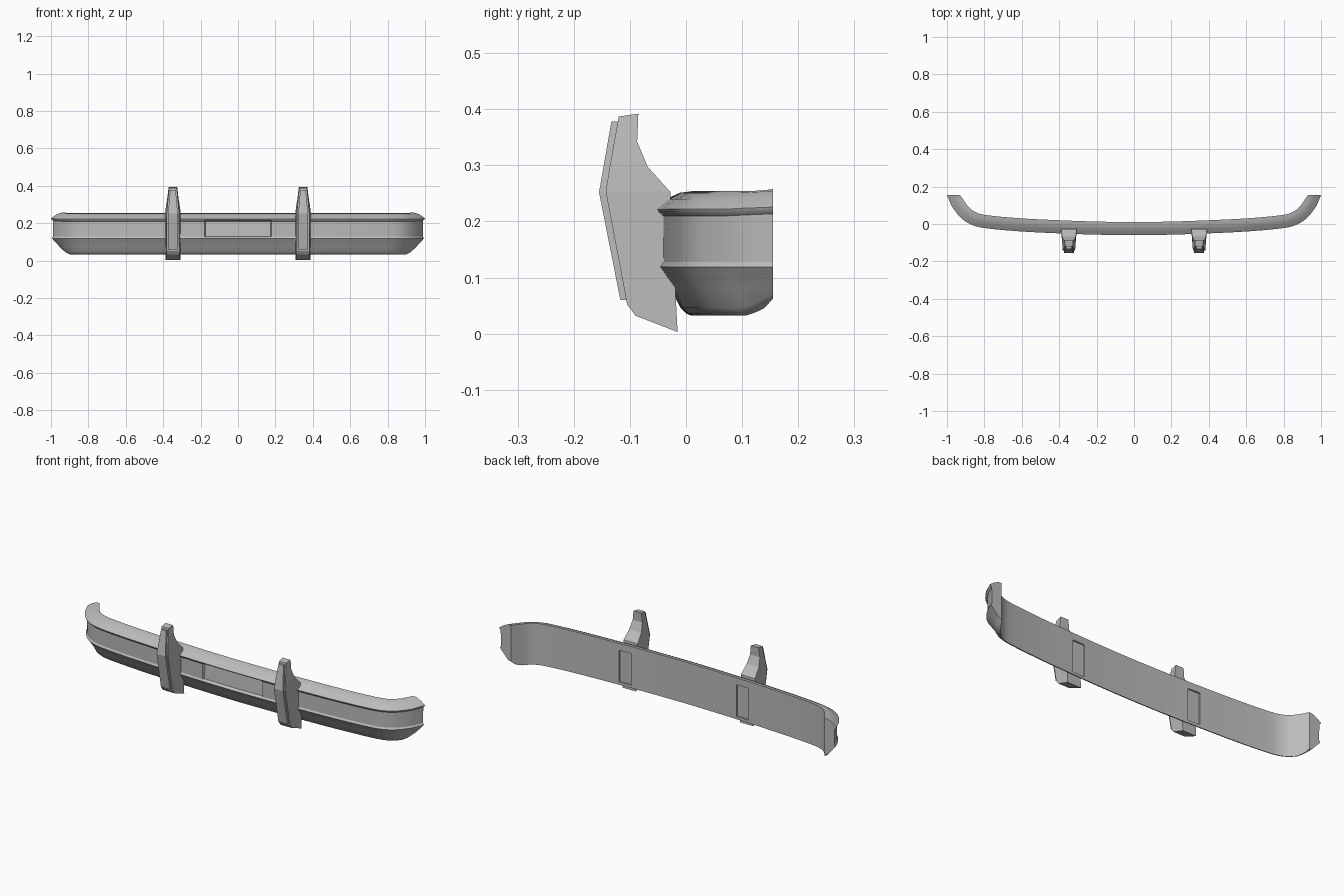
import bpy, bmesh, math
from mathutils import Vector

cube = bpy.data.objects.get("Cube")
if cube:
    bpy.data.objects.remove(cube, do_unlink=True)

grey = bpy.data.materials.new("plain grey")
grey.use_nodes = True
colour = (0.5, 0.5, 0.5, 1)
grey.diffuse_color = colour
grey.node_tree.nodes["Principled BSDF"].inputs["Base Color"].default_value = colour


def loft(name, sections, smooth=False):
    """Skin a row of matching closed sections and cap both ends."""
    bm = bmesh.new()
    rings = [[bm.verts.new(p) for p in s] for s in sections]
    n = len(rings[0])
    for a, b in zip(rings, rings[1:]):
        for i in range(n):
            j = (i + 1) % n
            bm.faces.new((a[i], a[j], b[j], b[i]))
    bm.faces.new(rings[0])
    bm.faces.new(rings[-1])
    bmesh.ops.recalc_face_normals(bm, faces=bm.faces)
    mesh = bpy.data.meshes.new(name)
    bm.to_mesh(mesh)
    bm.free()
    mesh.materials.append(grey)
    obj = bpy.data.objects.new(name, mesh)
    bpy.context.collection.objects.link(obj)
    if smooth:
        bpy.ops.object.select_all(action='DESELECT')
        obj.select_set(True)
        bpy.context.view_layer.objects.active = obj
        bpy.ops.object.shade_smooth_by_angle(angle=math.radians(28))
    return obj


def box(name, x, y, z, w, d, h):
    def ring(zz):
        return [(x + sx * w / 2, y + sy * d / 2, zz)
                for sx, sy in ((-1, -1), (1, -1), (1, 1), (-1, 1))]
    return loft(name, [ring(z - h / 2), ring(z + h / 2)])


def catmull(pts, steps):
    """Smooth curve through the points."""
    p = [Vector(q) for q in pts]
    p = [2 * p[0] - p[1]] + p + [2 * p[-1] - p[-2]]
    out = []
    for a, b, c, d in zip(p, p[1:], p[2:], p[3:]):
        for k in range(steps):
            t = k / steps
            out.append(0.5 * (2 * b + (c - a) * t + (2 * a - 5 * b + 4 * c - d) * t * t
                              + (3 * b - a - 3 * c + d) * t ** 3))
    return out + [p[-2]]


# Back line of the bumper, one half, wrapping round at the corner
half = catmull([(0, .01), (.2, .013), (.4, .02), (.6, .03), (.77, .045),
                (.84, .06), (.885, .092), (.93, .155)], 4)

# Extra stations for the side walls of the plate recess
for x in (.172, .177):
    k = next(i for i, p in enumerate(half) if p.x > x)
    a, b = half[k - 1], half[k]
    half.insert(k, a.lerp(b, (x - a.x) / (b.x - a.x)))

# Cross-section: distance out from the back line, height
profile = [(0, .254), (.022, .251), (.045, .24), (.07, .222), (.068, .217), (.06, .21),
           (.059, .128), (.065, .119), (.036, .078), (.02, .046), (.01, .036), (0, .032)]


def section(k, side):
    p = half[k]
    t = half[min(k + 1, len(half) - 1)] - half[max(k - 1, 0)]
    n = Vector((t.y, -t.x)).normalized()
    if k == 0:
        n = Vector((0, -1))
    if k == len(half) - 1:
        n = Vector((1, 0))
    lift = {1: .03, 2: .013, 3: .005}.get(len(half) - k, 0)
    out = []
    for i, (d, z) in enumerate(profile):
        if p.x < .173 and i in (5, 6):      # plate recess
            d -= .016 if i == 5 else .008
        if z < .1:                          # lower edge rises at the tips
            z += lift * (.1 - z) / .068
        elif z > .2:
            z += lift * .12
        q = p + n * d
        out.append((side * q.x, q.y, z))
    return out


count = len(half)
rows = [section(k, -1) for k in reversed(range(1, count))]
rows += [section(k, 1) for k in range(count)]
bumper = loft("bumper_bar", rows, True)

# Upright guards: back y, back z, front y, front z, back and front half width
guard_rows = [(-.015, .003, -.09, .032, .04, .034),
              (-.018, .06, -.105, .052, .04, .034),
              (-.028, .253, -.143, .253, .042, .033),
              (-.068, .297, -.136, .297, .036, .029),
              (-.087, .342, -.128, .342, .029, .025),
              (-.085, .392, -.12, .387, .023, .02)]
# Raised front pad: z, front y, half width
pad_rows = [(.06, -.117, .027), (.252, -.155, .026), (.378, -.133, .015)]

for label, x in (("right", -.348), ("left", .348)):
    loft(label + "_guard",
         [[(x - wb, yb, zb), (x + wb, yb, zb), (x + wf, yf, zf), (x - wf, yf, zf)]
          for yb, zb, yf, zf, wb, wf in guard_rows])
    loft(label + "_guard_pad",
         [[(x - w, y + .02, z), (x + w, y + .02, z), (x + w, y, z), (x - w, y, z)]
          for z, y, w in pad_rows])
    # Shallow mounting pocket in the back of the bar
    cutter = box(label + "_pocket_cutter", x, .028, .132, .072, .036, .17)
    cutter.hide_render = True
    cutter.hide_viewport = True
    cut = bumper.modifiers.new(label + "_pocket", 'BOOLEAN')
    cut.operation = 'DIFFERENCE'
    cut.solver = 'EXACT'
    cut.object = cutter
